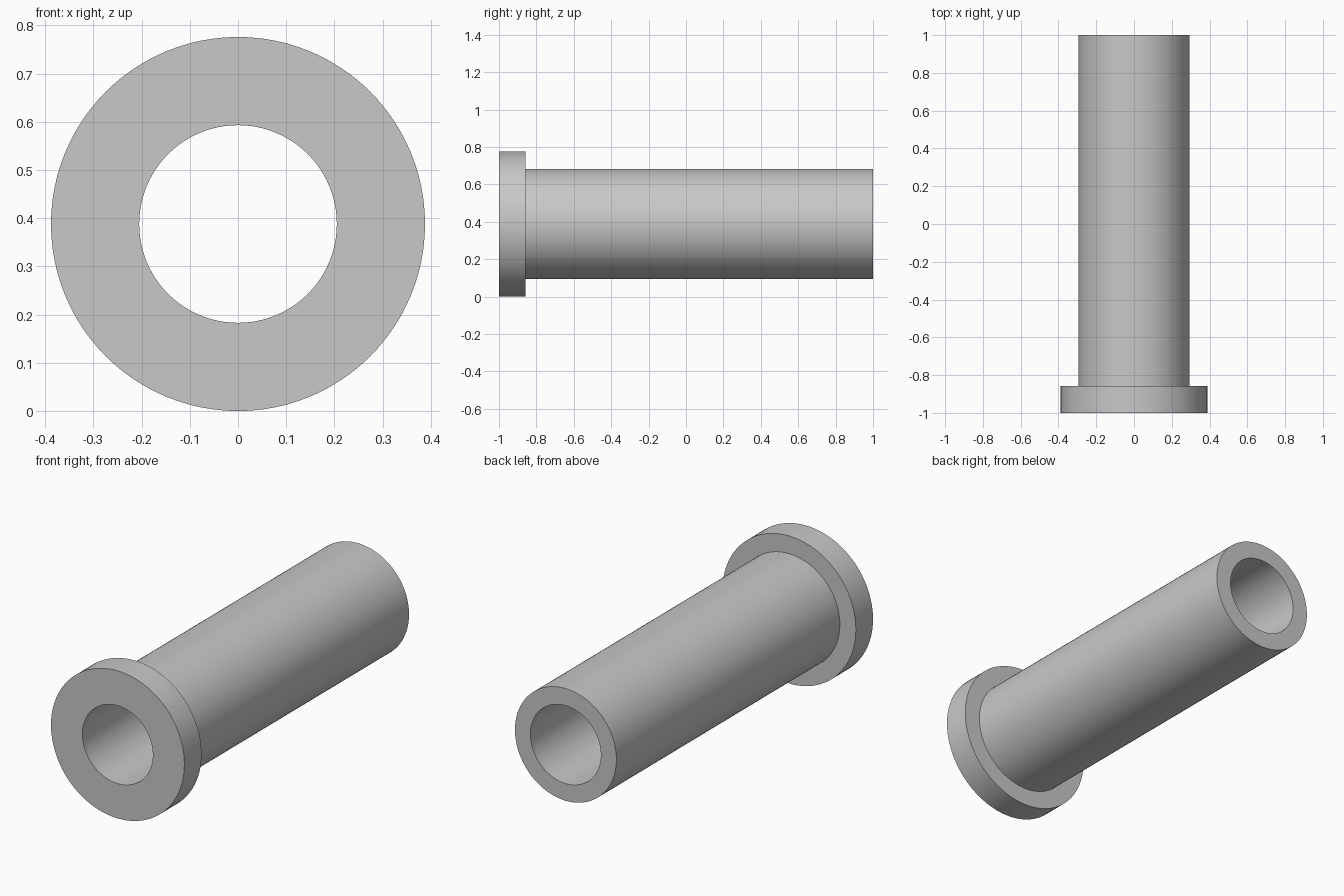
import bpy, bmesh
from math import radians
from mathutils import Matrix, Vector

cube = bpy.data.objects.get("Cube")
if cube:
    bpy.data.objects.remove(cube, do_unlink=True)

FLANGE_R, TUBE_R, BORE_R = 0.388, 0.295, 0.205
FRONT, STEP, BACK = -1.0, -0.857, 1.0
SIDES = 96

# Plain grey metal
grey = bpy.data.materials.new("grey metal")
grey.use_nodes = True
colour = (0.58, 0.58, 0.58, 1)
grey.diffuse_color = colour
grey.node_tree.nodes["Principled BSDF"].inputs["Base Color"].default_value = colour

# Closed wall section (radius, y), revolved around the y axis
section = [(BORE_R, FRONT), (FLANGE_R, FRONT), (FLANGE_R, STEP),
           (TUBE_R, STEP), (TUBE_R, BACK), (BORE_R, BACK)]
bm = bmesh.new()
verts = [bm.verts.new((r, y, 0)) for r, y in section]
edges = [bm.edges.new((a, b)) for a, b in zip(verts, verts[1:] + verts[:1])]
bmesh.ops.spin(bm, geom=verts + edges, cent=Vector(), axis=(0, 1, 0),
               angle=radians(360), steps=SIDES, use_merge=True)
bmesh.ops.remove_doubles(bm, verts=bm.verts, dist=1e-5)
bmesh.ops.recalc_face_normals(bm, faces=bm.faces)
bmesh.ops.transform(bm, matrix=Matrix.Translation((0, 0, FLANGE_R)), verts=bm.verts)

# Flanged sleeve with a straight through bore
mesh = bpy.data.meshes.new("flanged_sleeve")
bm.to_mesh(mesh)
bm.free()
mesh.materials.append(grey)
sleeve = bpy.data.objects.new("flanged_sleeve", mesh)
bpy.context.collection.objects.link(sleeve)

# Smooth walls, sharp rims
bpy.ops.object.select_all(action='DESELECT')
sleeve.select_set(True)
bpy.context.view_layer.objects.active = sleeve
bpy.ops.object.shade_smooth_by_angle(angle=radians(30))
